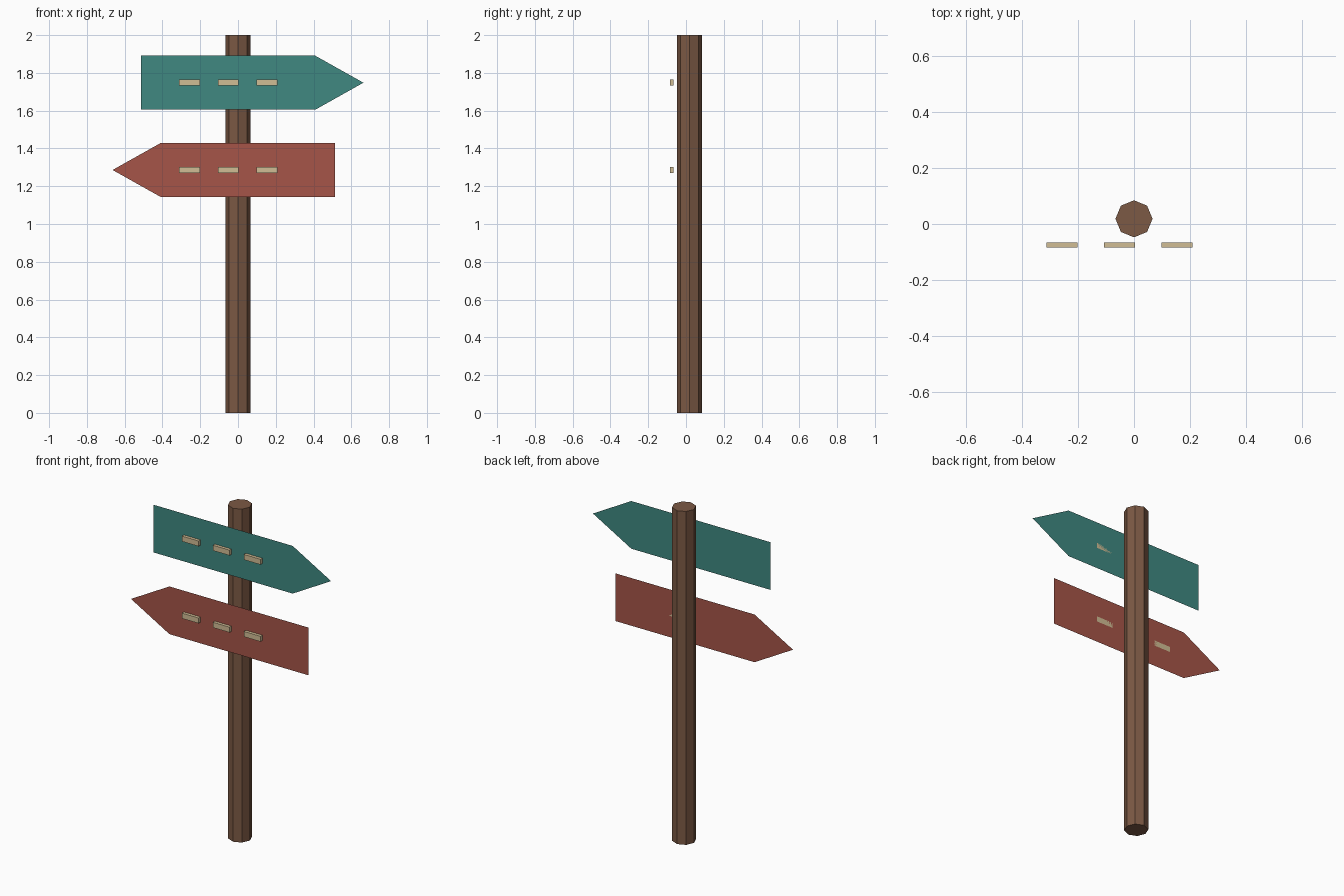
import bpy
import bmesh

if "Cube" in bpy.data.objects:
    bpy.data.objects.remove(bpy.data.objects["Cube"])


def material(name, rgb):
    m = bpy.data.materials.new(name)
    m.diffuse_color = (*rgb, 1)
    m.use_nodes = True
    m.node_tree.nodes["Principled BSDF"].inputs["Base Color"].default_value = m.diffuse_color
    return m


WOOD = material("brown_wood", (0.20, 0.10, 0.058))
TEAL = material("teal_paint", (0.05, 0.25, 0.22))
RED = material("red_paint", (0.38, 0.09, 0.065))
CREAM = material("cream_paint", (0.64, 0.51, 0.30))

SIGN_Y = -0.066      # plane of the boards
BAR_DEPTH = 0.0185


# arrow-shaped board: one flat sheet facing the front
def board(name, z, direction, mat):
    profile = [(-0.513, -0.143), (0.409, -0.143), (0.664, 0),
               (0.409, 0.143), (-0.513, 0.143)]
    if direction < 0:
        profile = [(-x, h) for x, h in reversed(profile)]
    bm = bmesh.new()
    bm.faces.new([bm.verts.new((x, SIGN_Y, z + h)) for x, h in profile])
    mesh = bpy.data.meshes.new(name)
    bm.to_mesh(mesh)
    bm.free()
    obj = bpy.data.objects.new(name, mesh)
    bpy.context.collection.objects.link(obj)
    mesh.materials.append(mat)


# raised dash on the front of a board
def dash(name, x, z):
    bpy.ops.mesh.primitive_cube_add(
        size=1, location=(x, SIGN_Y - BAR_DEPTH / 2, z))
    obj = bpy.context.object
    obj.name = name
    obj.scale = (0.11, BAR_DEPTH, 0.032)
    obj.data.materials.append(CREAM)


# eight-sided post
bpy.ops.mesh.primitive_cylinder_add(
    vertices=8, radius=0.066, depth=2, location=(0, 0.0185, 1))
post = bpy.context.object
post.name = "post"
post.data.materials.append(WOOD)

# two boards pointing opposite ways, three dashes on each
for label, z, direction, mat in (("upper", 1.748, 1, TEAL),
                                 ("lower", 1.286, -1, RED)):
    board(label + "_board", z, direction, mat)
    for i in range(3):
        dash(f"{label}_dash_{i + 1}", -0.257 + 0.205 * i, z)
